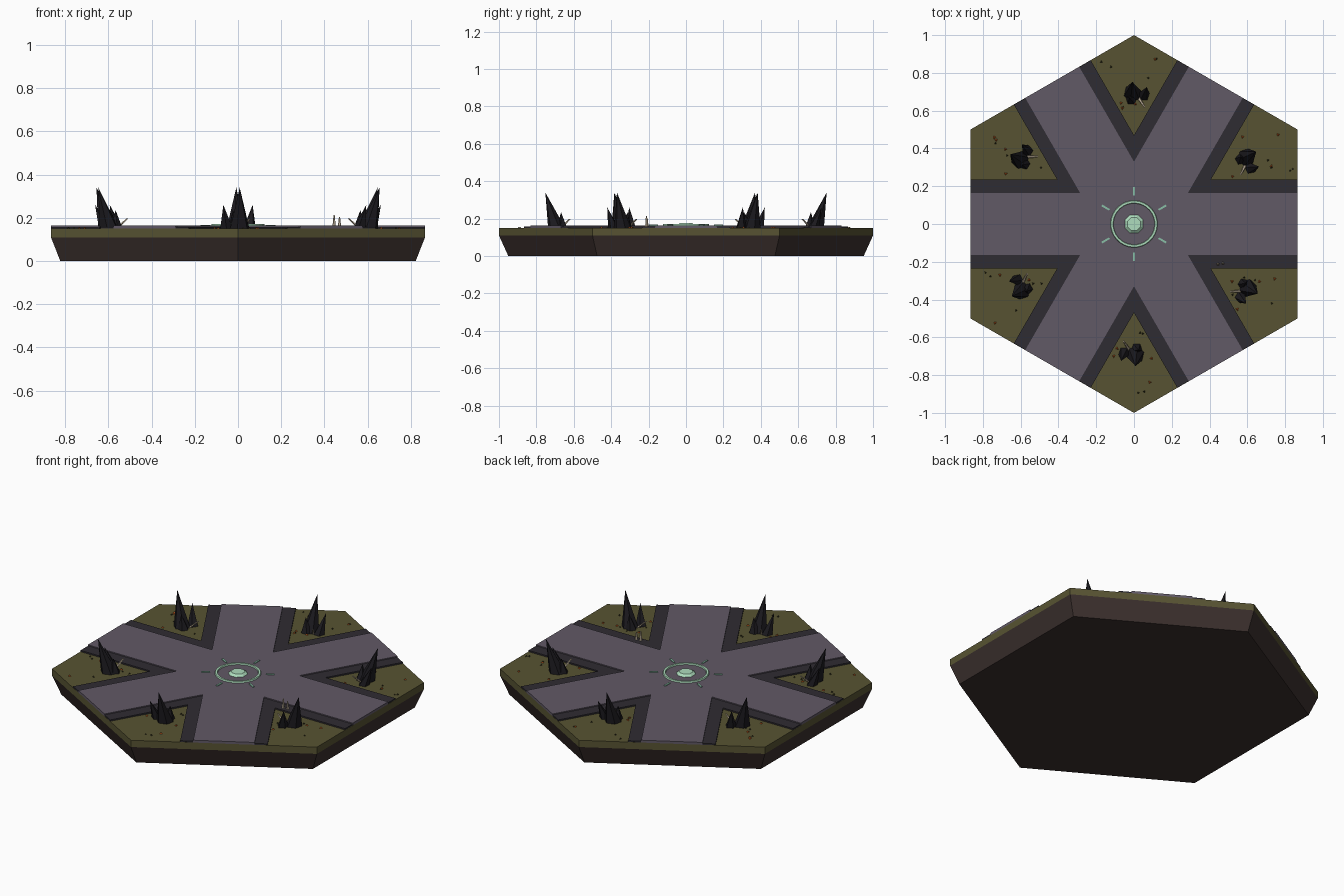
import bpy, bmesh, math, random
from mathutils import Vector, Matrix

if "Cube" in bpy.data.objects:
    bpy.data.objects.remove(bpy.data.objects["Cube"])

random.seed(4)


def material(name, rgb):
    m = bpy.data.materials.new(name)
    m.diffuse_color = (*rgb, 1)
    m.use_nodes = True
    m.node_tree.nodes["Principled BSDF"].inputs["Base Color"].default_value = m.diffuse_color
    return m


DIRT = material("dirt", (0.045, 0.030, 0.027))
GRASS = material("grass", (0.095, 0.086, 0.032))
KERB = material("kerb", (0.028, 0.025, 0.032))
PAVING = material("paving", (0.120, 0.100, 0.133))
GLOW = material("glow", (0.42, 0.72, 0.51))
RUNE = material("rune", (0.25, 0.52, 0.38))
ROCK = material("rock", (0.011, 0.010, 0.013))
BONE = material("bone", (0.55, 0.46, 0.34))
EMBER = material("ember", (0.50, 0.10, 0.015))
MOSS = material("moss", (0.035, 0.033, 0.012))


def finish(name, bm, mat):
    bmesh.ops.recalc_face_normals(bm, faces=bm.faces)
    me = bpy.data.meshes.new(name)
    bm.to_mesh(me)
    bm.free()
    me.materials.append(mat)
    ob = bpy.data.objects.new(name, me)
    bpy.context.collection.objects.link(ob)
    return ob


def loft(bm, low, high):
    """Closed solid between two loops with equal counts."""
    a = [bm.verts.new(p) for p in low]
    b = [bm.verts.new(p) for p in high]
    n = len(a)
    bm.faces.new(a[::-1])
    bm.faces.new(b)
    for i in range(n):
        bm.faces.new((a[i], a[(i + 1) % n], b[(i + 1) % n], b[i]))


def ngon(r, z, n=6, turn=math.pi / 6, centre=(0, 0)):
    return [(centre[0] + r * math.cos(turn + math.tau * i / n),
             centre[1] + r * math.sin(turn + math.tau * i / n), z) for i in range(n)]


def star(w, reach, z):
    """Outline of six arms of half width w meeting in the centre."""
    pts = []
    for k in range(6):
        rot = Matrix.Rotation(math.radians(60 * k), 3, 'Z')
        notch = (2 * w * math.cos(math.pi / 6), w, 0)
        for p in ((reach, -w, 0), (reach, w, 0), notch):
            q = rot @ Vector(p)
            pts.append((q.x, q.y, z))
    return pts


def spike(bm, rot, base, tip, r, n=5, r_tip=0.0, turn=0.3):
    """Slanted spike from a base point to a tip, in one corner's frame."""
    low = [rot @ Vector(p) for p in ngon(r, base[2], n, turn, base[:2])]
    if r_tip:
        loft(bm, low, [rot @ Vector(p) for p in ngon(r_tip, tip[2], n, turn, tip[:2])])
        return
    a = [bm.verts.new(p) for p in low]
    t = bm.verts.new(rot @ Vector(tip))
    bm.faces.new(a[::-1])
    for i in range(n):
        bm.faces.new((a[i], a[(i + 1) % n], t))


# tile base, turf and six-way road
for name, low, high, mat in (
        ("tile_base", ngon(0.95, 0), ngon(1, 0.11), DIRT),
        ("turf", ngon(1, 0.11), ngon(1, 0.15), GRASS),
        ("road_kerb", star(0.235, 0.865, 0.15), star(0.235, 0.865, 0.158), KERB),
        ("road_paving", star(0.165, 0.866, 0.15), star(0.165, 0.866, 0.164), PAVING)):
    bm = bmesh.new()
    loft(bm, low, high)
    finish(name, bm, mat)

# centre seal: rim ring, faceted gem, six rays
bm = bmesh.new()
profile = [(0.108, 0.160), (0.111, 0.172), (0.122, 0.172), (0.126, 0.160)]
N = 32
rings = [[bm.verts.new(p) for p in ngon(r, z, N)] for r, z in profile]
for j in range(4):
    a, b = rings[j], rings[(j + 1) % 4]
    for i in range(N):
        bm.faces.new((a[i], a[(i + 1) % N], b[(i + 1) % N], b[i]))
finish("seal_ring", bm, GLOW)

bm = bmesh.new()
loft(bm, ngon(0.058, 0.160, 8, math.pi / 8), ngon(0.038, 0.176, 8, math.pi / 8))
finish("seal_gem", bm, GLOW)

bm = bmesh.new()
for k in range(6):
    rot = Matrix.Rotation(math.radians(60 * k), 3, 'Z')
    corners = [(-0.005, 0.15), (0.005, 0.15), (0.005, 0.197), (-0.005, 0.197)]
    loft(bm, [rot @ Vector((x, y, 0.160)) for x, y in corners],
         [rot @ Vector((x, y, 0.168)) for x, y in corners])
finish("seal_rays", bm, RUNE)

# rock spikes and a leaning bone in each turf corner
rocks, bones, embers, moss = (bmesh.new() for _ in range(4))
for k in range(6):
    rot = Matrix.Rotation(math.radians(60 * k), 3, 'Z')
    spike(rocks, rot, (-0.008, 0.69, 0.145), (-0.008, 0.752, 0.34), 0.048, 6)
    spike(rocks, rot, (0.052, 0.68, 0.145), (0.068, 0.725, 0.26), 0.032)
    spike(rocks, rot, (-0.014, 0.66, 0.145), (-0.024, 0.668, 0.235), 0.032)
    spike(bones, rot, (0.026, 0.665, 0.150), (0.054, 0.622, 0.198), 0.008, 5, 0.005)
    # scattered chips
    for i in range(9):
        u = random.uniform(0.56, 0.9)
        lim = min((u - 0.49) * 0.577, (0.98 - u) * 1.732)
        v = random.uniform(-lim, lim)
        bm, r = (embers, 0.011) if i < 4 else (moss, 0.008)
        spike(bm, rot, (v, u, 0.149), (v, u, 0.157), r, 3, 0, random.uniform(0, 6))

# pair of small stakes beside one kerb
flat = Matrix.Identity(3)
for x, y, h in ((0.445, -0.212, 0.213), (0.47, -0.208, 0.203)):
    spike(bones, flat, (x, y, 0.15), (x, y, h), 0.009, 5, 0.003)

finish("rock_spikes", rocks, ROCK)
finish("bones", bones, BONE)
finish("ember_chips", embers, EMBER)
finish("moss_chips", moss, MOSS)
